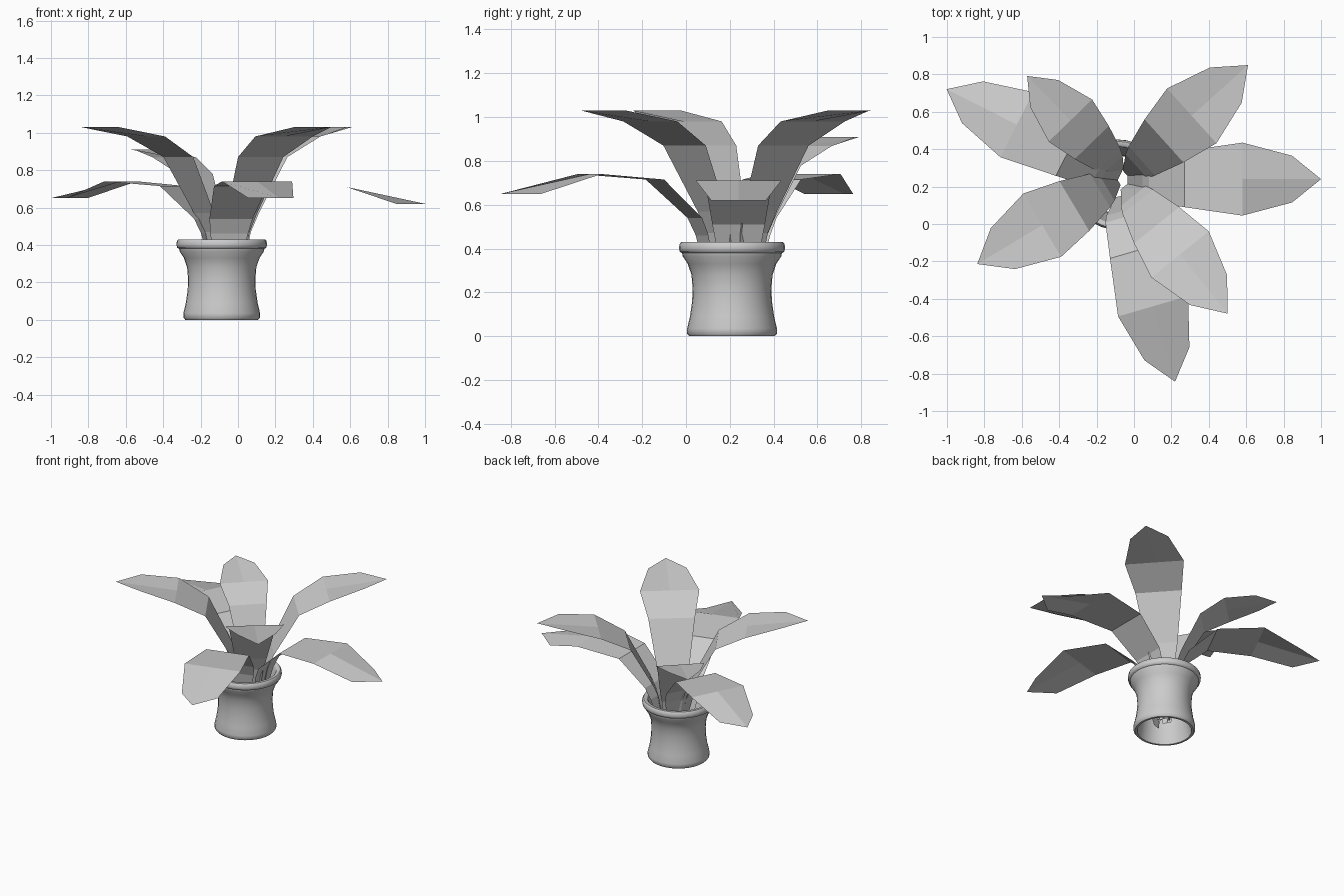
import bpy, bmesh
from math import sin, cos, pi, radians, atan2

if "Cube" in bpy.data.objects:
    bpy.data.objects.remove(bpy.data.objects["Cube"])


def finish(bm, name):
    mesh = bpy.data.meshes.new(name)
    bm.normal_update()
    bm.to_mesh(mesh)
    bm.free()
    obj = bpy.data.objects.new(name, mesh)
    bpy.context.collection.objects.link(obj)
    return obj


def lathe(name, profile, cx, cy, sides=32):
    """Revolve a closed (radius, z) profile around a vertical axis."""
    bm = bmesh.new()
    rings = [[bm.verts.new((cx + r * cos(2 * pi * i / sides), cy + r * sin(2 * pi * i / sides), z))
              for r, z in profile] for i in range(sides)]
    n = len(profile)
    for i in range(sides):
        a, b = rings[i], rings[(i + 1) % sides]
        for j in range(n):
            k = (j + 1) % n
            bm.faces.new((a[j], b[j], b[k], a[k]))
    bmesh.ops.recalc_face_normals(bm, faces=bm.faces[:])
    obj = finish(bm, name)
    bpy.context.view_layer.objects.active = obj
    obj.select_set(True)
    bpy.ops.object.shade_smooth_by_angle(angle=radians(50))
    obj.select_set(False)
    return obj


def leaf(name, base, tip, stations, side, scale=1.0, lift=0.0):
    """Folded blade: cross rows of (distance, z, half width), then two quads meeting at the tip."""
    ang = atan2(tip[1] - base[1], tip[0] - base[0])
    pivot = 0.36

    def place(r, w, z):
        r, w = r * scale, w * scale
        if z > pivot:
            z = pivot + (z - pivot) * scale + lift
        return (base[0] + r * cos(ang) - w * sin(ang), base[1] + r * sin(ang) + w * cos(ang), z)

    bm = bmesh.new()
    rows = [[bm.verts.new(place(r, s * w, z)) for s in (-1, 0, 1)] for r, z, w in stations]
    for a, b in zip(rows, rows[1:]):
        for j in (0, 1):
            bm.faces.new((a[j], b[j], b[j + 1], a[j + 1]))
    r, z, w, r_tip = side
    right, left = (bm.verts.new(place(r, s * w, z)) for s in (-1, 1))
    end = bm.verts.new(place(r_tip, 0, z))
    last = rows[-1]
    bm.faces.new((last[0], right, end, last[1]))
    bm.faces.new((last[1], end, left, last[2]))
    return finish(bm, name)


# Open-bottomed pot with a rounded rim
pot_profile = [(0.195, 0.0), (0.205, 0.012), (0.205, 0.035), (0.192, 0.09), (0.182, 0.16),
               (0.180, 0.22), (0.185, 0.28), (0.202, 0.33), (0.225, 0.365), (0.228, 0.38),
               (0.238, 0.385), (0.242, 0.40), (0.240, 0.42), (0.232, 0.43), (0.212, 0.43),
               (0.203, 0.42), (0.200, 0.38), (0.175, 0.31), (0.157, 0.24), (0.155, 0.18),
               (0.164, 0.10), (0.176, 0.03), (0.180, 0.0)]
lathe("pot", pot_profile, -0.087, 0.21)

# Drooping outer leaves
low = [(0.02, 0.05, 0.03), (0.10, 0.43, 0.105), (0.135, 0.51, 0.12), (0.325, 0.685, 0.15), (0.635, 0.71, 0.195)]
low_side = (0.90, 0.62, 0.125, 1.055)
for i, (base, tip, lift) in enumerate([((-0.055, 0.24), (1.0, 0.24), 0.0),
                                       ((-0.06, 0.245), (-1.0, 0.72), 0.03),
                                       ((-0.075, 0.17), (0.22, -0.845), 0.03)]):
    leaf(f"low_leaf_{i + 1}", base, tip, low, low_side, 1.0, lift)

# Upright inner leaves
high = [(0.02, 0.05, 0.03), (0.09, 0.47, 0.085), (0.13, 0.57, 0.105), (0.29, 0.87, 0.155), (0.49, 0.98, 0.197)]
high_side = (0.735, 1.03, 0.127, 0.895)
for i, (base, tip, scale) in enumerate([((-0.055, 0.25), (0.61, 0.85), 1.0),
                                        ((-0.07, 0.245), (-0.84, -0.215), 1.0),
                                        ((-0.06, 0.22), (0.50, -0.48), 1.0),
                                        ((-0.06, 0.265), (-0.57, 0.79), 0.82)]):
    leaf(f"high_leaf_{i + 1}", base, tip, high, high_side, scale)
